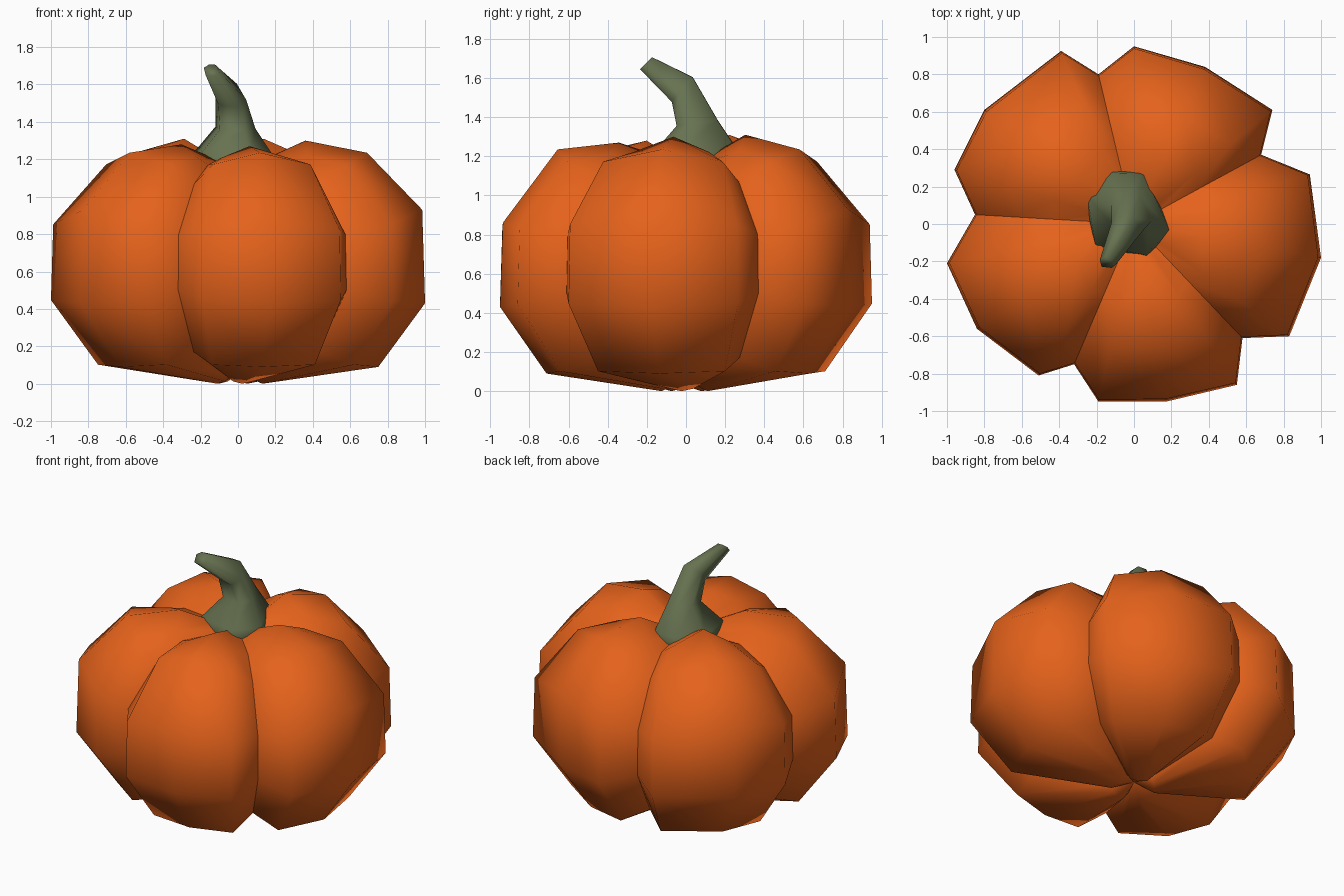
import bpy, bmesh, math
from mathutils import Vector

if "Cube" in bpy.data.objects:
    bpy.data.objects.remove(bpy.data.objects["Cube"])


def material(name, rgb):
    m = bpy.data.materials.new(name)
    m.diffuse_color = (*rgb, 1)
    m.use_nodes = True
    m.node_tree.nodes["Principled BSDF"].inputs["Base Color"].default_value = m.diffuse_color
    return m


orange = material("pumpkin orange", (0.78, 0.122, 0.011))
green = material("stem green", (0.135, 0.168, 0.080))


def finish(bm, name, mat):
    bmesh.ops.remove_doubles(bm, verts=bm.verts, dist=0.0005)
    bmesh.ops.recalc_face_normals(bm, faces=bm.faces)
    far = max(bm.faces, key=lambda f: f.calc_center_median().length)
    if far.normal.dot(far.calc_center_median() - Vector((0, 0, 0.6))) < 0:
        bmesh.ops.reverse_faces(bm, faces=bm.faces)
    for f in bm.faces:
        f.smooth = True
    me = bpy.data.meshes.new(name)
    bm.to_mesh(me)
    bm.free()
    me.materials.append(mat)
    ob = bpy.data.objects.new(name, me)
    bpy.context.collection.objects.link(ob)
    return ob


# Vertical profiles as (fraction of outline radius, height)
ridge = [(0, 1.12), (0.14, 1.20), (0.36, 1.30), (0.69, 1.235), (0.985, 0.93),
         (1, 0.43), (0.75, 0.09), (0.13, 0.0), (0, 0.06)]
crease = [(0, 1.12), (0.2, 1.16), (0.50, 1.17), (0.73, 1.07), (0.99, 0.80),
          (1, 0.50), (0.74, 0.17), (0.16, 0.05), (0, 0.06)]
# How far the columns beside the ridge follow it, row by row
side = [0.4, 0.4, 0.4, 0.62, 0.4, 0.75, 0.85, 0.75, 0.75]

# Ridge height offset and plan outline of each lobe, from crease to crease
lobes = {
    "back_left_lobe": (0.01, [(-0.19, 0.80), (-0.39, 0.925), (-0.80, 0.61), (-0.96, 0.29), (-0.85, 0.05)]),
    "front_left_lobe": (-0.02, [(-0.85, 0.05), (-1.0, -0.21), (-0.84, -0.56), (-0.51, -0.81), (-0.32, -0.75)]),
    "front_lobe": (-0.03, [(-0.32, -0.75), (-0.19, -0.95), (0.17, -0.95), (0.55, -0.86), (0.58, -0.61)]),
    "right_lobe": (0, [(0.58, -0.61), (0.83, -0.60), (1.0, -0.18), (0.94, 0.265), (0.68, 0.37)]),
    "back_lobe": (0.01, [(0.68, 0.37), (0.74, 0.61), (0.38, 0.84), (0.0, 0.95), (-0.19, 0.80)]),
}

for name, (lift, outline) in lobes.items():
    bm = bmesh.new()
    cols = []
    for k, (x, y) in enumerate(outline):
        col = []
        for i, ((fc, zc), (fr, zr)) in enumerate(zip(crease, ridge)):
            b = 0 if k in (0, 4) else 1 if k == 2 else side[i]
            if i == 2:
                zr += lift
            if i == 4 and name == "front_lobe":
                zr = 0.86
            f, z = fc + (fr - fc) * b, zc + (zr - zc) * b
            col.append(bm.verts.new((x * f, y * f, z)))
        cols.append(col)
    for a, c in zip(cols, cols[1:]):
        for i in range(len(ridge) - 1):
            bm.faces.new((a[i], a[i + 1], c[i + 1], c[i]))
    finish(bm, name, orange)

# Bent stem: (centre, radius, tilt towards the front)
rings = [((-0.035, 0.05, 1.10), 0.26, 0), ((-0.035, 0.05, 1.22), 0.237, 0),
         ((-0.015, 0.055, 1.37), 0.115, 8), ((-0.04, -0.02, 1.54), 0.090, 50),
         ((-0.14, -0.205, 1.675), 0.047, 45)]
angles = [math.radians(d) for d in (68, 110, 155, 224, 295, 340)]
bm = bmesh.new()
loops = []
for c, r, tilt in rings:
    t = math.radians(tilt)
    u, v = Vector((1, 0, 0)), Vector((0, math.cos(t), math.sin(t)))
    loops.append([bm.verts.new(Vector(c) + r * (u * math.cos(a) + v * math.sin(a))) for a in angles])
for a, b in zip(loops, loops[1:]):
    for k in range(6):
        n = (k + 1) % 6
        bm.faces.new((a[k], a[n], b[n], b[k]))
bm.faces.new(loops[-1])
bm.faces.new(loops[0][::-1])
finish(bm, "stem", green)
